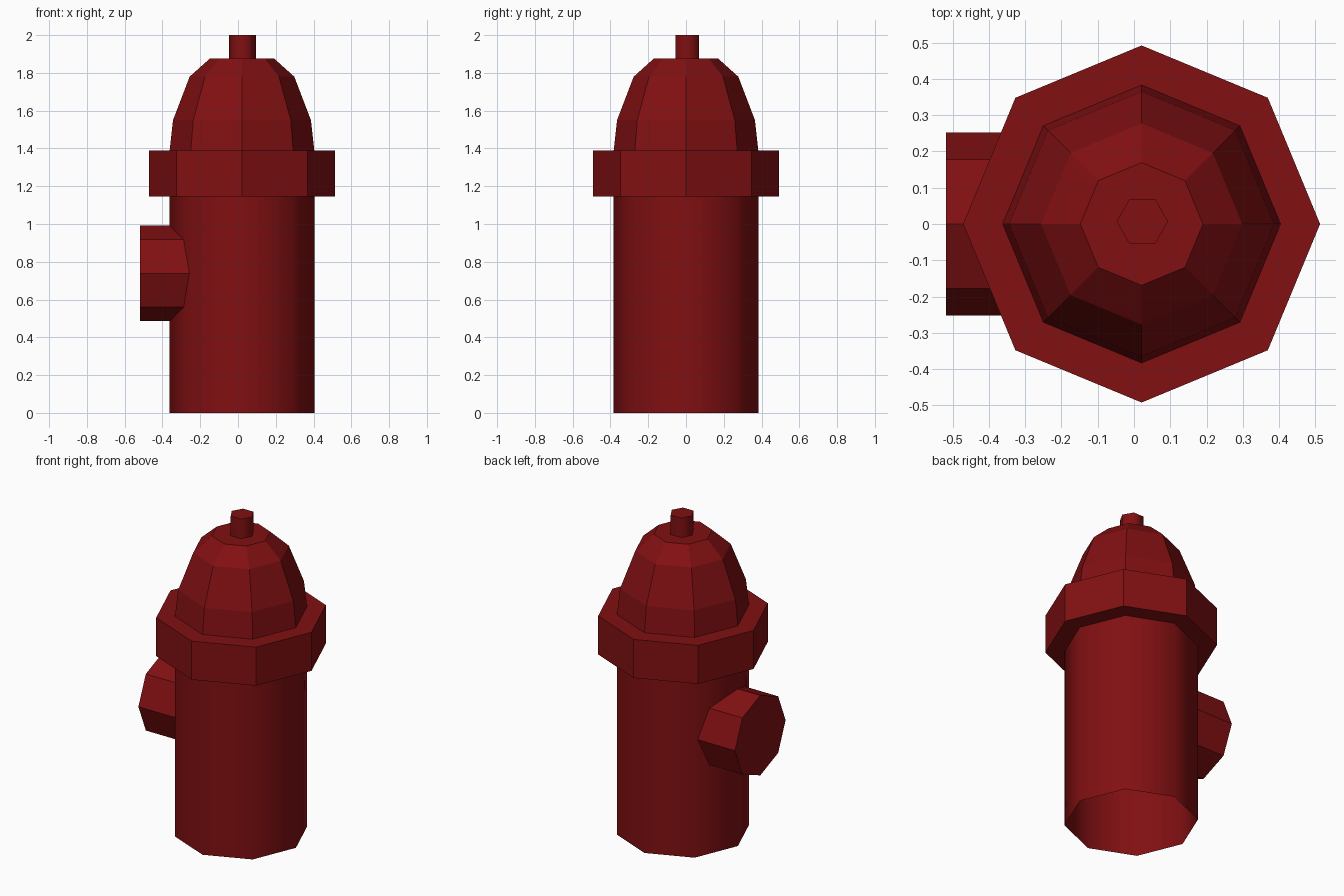
import bpy, bmesh
from math import sin, cos, pi, radians
from mathutils import Matrix

if "Cube" in bpy.data.objects:
    bpy.data.objects.remove(bpy.data.objects["Cube"])

red = bpy.data.materials.new("dark_red")
red.diffuse_color = (0.22, 0.005, 0.006, 1)
red.use_nodes = True
red.node_tree.nodes["Principled BSDF"].inputs["Base Color"].default_value = red.diffuse_color


def lathe(name, profile, sides, matrix, caps=(True, True), smooth=False):
    """Revolve (radius, height) points into a faceted solid."""
    bm = bmesh.new()
    rings = [[bm.verts.new((r * cos(2 * pi * i / sides), r * sin(2 * pi * i / sides), z))
              for i in range(sides)] for r, z in profile]
    for lo, hi in zip(rings, rings[1:]):
        for i in range(sides):
            j = (i + 1) % sides
            bm.faces.new((lo[i], lo[j], hi[j], hi[i]))
    if caps[0]:
        bm.faces.new(rings[0][::-1])
    if caps[1]:
        bm.faces.new(rings[-1])
    bm.transform(matrix)
    mesh = bpy.data.meshes.new(name)
    bm.to_mesh(mesh)
    bm.free()
    mesh.materials.append(red)
    obj = bpy.data.objects.new(name, mesh)
    bpy.context.collection.objects.link(obj)
    if smooth:
        bpy.ops.object.select_all(action='DESELECT')
        obj.select_set(True)
        bpy.context.view_layer.objects.active = obj
        bpy.ops.object.shade_smooth_by_angle(angle=radians(70))
    return obj


axis = Matrix.Translation((0.021, 0, 0))

# Open-bottomed barrel
lathe("barrel", [(0.383, 0), (0.383, 1.2)], 8, axis, caps=(False, False), smooth=True)

# Wide collar
lathe("collar", [(0.492, 1.145), (0.492, 1.388)], 8, axis)

# Faceted dome cap
lathe("dome", [(0.383, 1.388), (0.365, 1.55), (0.277, 1.78), (0.169, 1.877)], 8, axis,
      caps=(False, True))

# Hexagonal operating nut on top
lathe("top_nut", [(0.071, 1.86), (0.071, 2.0)], 6,
      Matrix.Translation((0.023, 0.007, 0)), smooth=True)

# Side outlet pointing to -x
lathe("side_outlet", [(0.252, 0.24), (0.252, 0.518)], 8,
      Matrix.Translation((0, 0, 0.739)) @ Matrix.Rotation(-pi / 2, 4, 'Y'))
